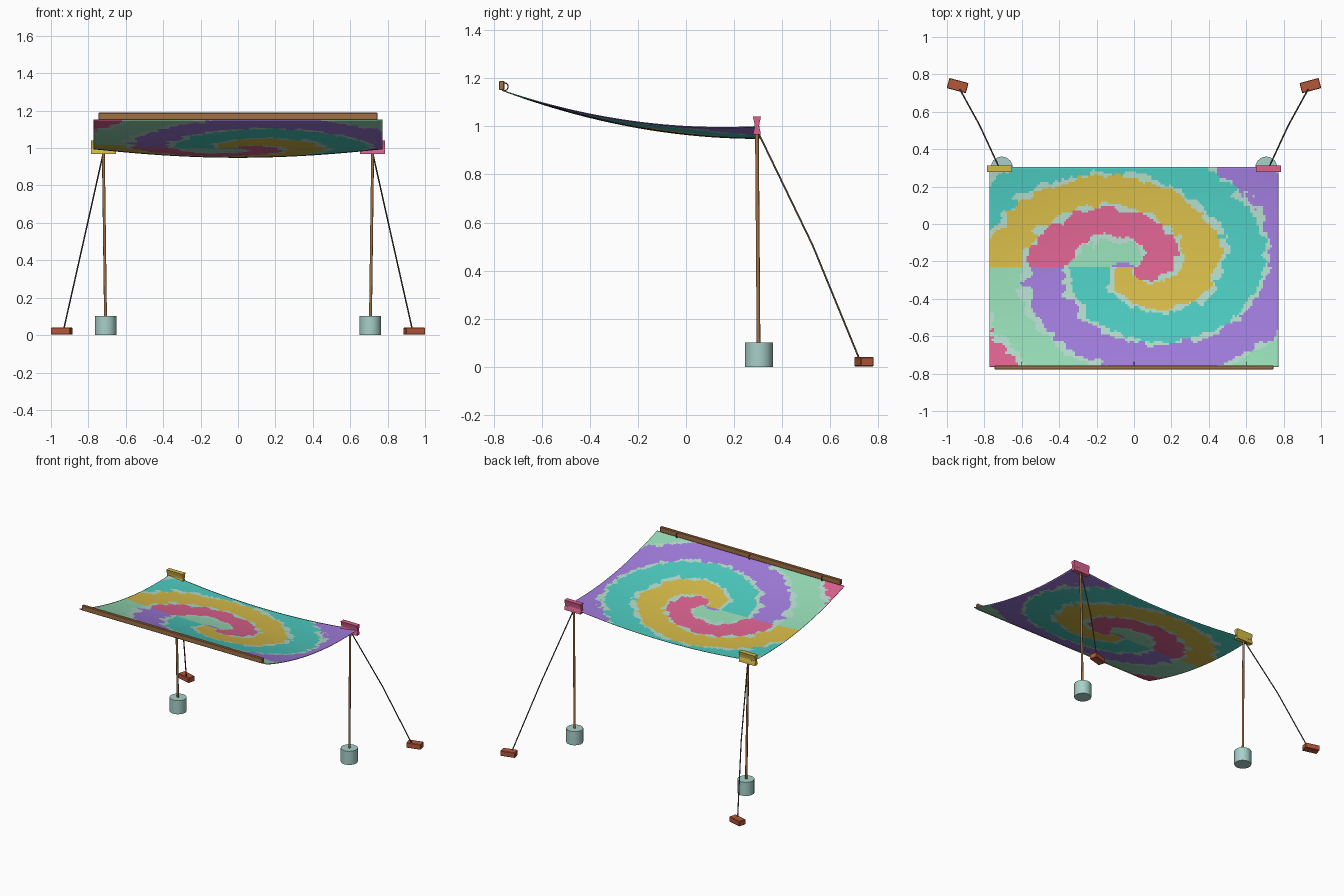
import bpy, bmesh, math
from mathutils import Vector, noise

if "Cube" in bpy.data.objects:
    bpy.data.objects.remove(bpy.data.objects["Cube"])


def lin(c):
    return c / 12.92 if c <= 0.04045 else ((c + 0.055) / 1.055) ** 2.4


def mat(name, hexcode):
    m = bpy.data.materials.new(name)
    m.diffuse_color = [lin(int(hexcode[i:i + 2], 16) / 255) for i in (0, 2, 4)] + [1]
    m.use_nodes = True
    m.node_tree.nodes["Principled BSDF"].inputs["Base Color"].default_value = m.diffuse_color
    return m


MINT = mat("mint", "94DAB4")
PINK = mat("pink", "DB628F")
YELLOW = mat("yellow", "D5BA48")
TEAL = mat("teal", "4CCABF")
PURPLE = mat("purple", "9F7BDA")
PALE = mat("pale_mint", "B2D9CA")
WOOD = mat("wood", "A07045")
PAIL = mat("pail_grey_green", "A8D0C9")
BRICK = mat("brick_red", "B4573A")
ROPE = mat("dark_rope", "5E503E")


def make(name, bm, mats, smooth=False):
    bmesh.ops.recalc_face_normals(bm, faces=bm.faces)
    me = bpy.data.meshes.new(name)
    bm.to_mesh(me)
    bm.free()
    for m in mats:
        me.materials.append(m)
    ob = bpy.data.objects.new(name, me)
    bpy.context.collection.objects.link(ob)
    if smooth:
        bpy.ops.object.select_all(action='DESELECT')
        ob.select_set(True)
        bpy.context.view_layer.objects.active = ob
        bpy.ops.object.shade_smooth_by_angle(angle=math.radians(40))
    return ob


def box(name, size, loc, material, rot=0, bevel=0.003):
    bm = bmesh.new()
    bmesh.ops.create_cube(bm, size=1)
    for v in bm.verts:
        v.co = Vector(a * b for a, b in zip(v.co, size))
    bmesh.ops.bevel(bm, geom=bm.edges[:], offset=bevel, segments=1, affect='EDGES')
    ob = make(name, bm, [material])
    ob.location, ob.rotation_euler = loc, (0, 0, rot)
    return ob


def tube(name, pts, radius, material, closed=False):
    cu = bpy.data.curves.new(name, 'CURVE')
    cu.dimensions = '3D'
    cu.bevel_depth, cu.bevel_resolution, cu.use_fill_caps = radius, 2, True
    sp = cu.splines.new('POLY')
    sp.points.add(len(pts) - 1)
    for p, co in zip(sp.points, pts):
        p.co = (*co, 1)
    sp.use_cyclic_u = closed
    cu.materials.append(material)
    ob = bpy.data.objects.new(name, cu)
    bpy.context.collection.objects.link(ob)
    return ob


# Cloth: sagging sheet, straight at the front batten, hung by its back corners
X, Y0, Y1, NX, NY = 0.773, -0.765, 0.305, 132, 92


def cloth_z(x, y):
    t = (y - Y0) / (Y1 - Y0)
    edge = 1.15 - 0.36 * t + 0.21 * t * t
    centre = 1.15 - 0.40 * t + 0.20 * t * t
    return edge + (centre - edge) * (1 - (x / X) ** 2)


# Dyed spiral: five colours wind outward, with pale ragged borders between them
def dye(x, y):
    dx, dy = x / 0.24, (y + 0.23) / 0.18
    f = math.hypot(dx, dy) - 3 * math.atan2(y + 0.23, x) / math.tau + 1.05
    f += 0.13 * noise.noise((x * 14, y * 14, 0.5)) + 0.07 * noise.noise((x * 38, y * 38, 4))
    border = 0.07 + 0.13 * noise.noise((x * 17, y * 17, 9))
    if abs(f - round(f)) < border and f > 0.8:
        return 5
    return math.floor(f) % 5


bm = bmesh.new()
rows = []
for j in range(NY + 1):
    y = Y0 + (Y1 - Y0) * j / NY
    xs = [-X + 2 * X * i / NX for i in range(NX + 1)]
    rows.append([bm.verts.new((x, y, cloth_z(x, y))) for x in xs])
for j in range(NY):
    for i in range(NX):
        f = bm.faces.new((rows[j][i], rows[j][i + 1], rows[j + 1][i + 1], rows[j + 1][i]))
        c = f.calc_center_median()
        f.material_index = dye(c.x, c.y)
cloth = make("dyed_cloth", bm, [MINT, PINK, YELLOW, TEAL, PURPLE, PALE], True)
solid = cloth.modifiers.new("thickness", 'SOLIDIFY')
solid.thickness, solid.offset = 0.004, 0

# Front batten and its three tie rings
box("front_batten", (1.49, 0.022, 0.038), (0, -0.767, 1.17), WOOD)
for i, x in enumerate((-0.6, 0, 0.6)):
    ring = [(x, -0.754 + 0.014 * math.cos(a * math.tau / 14),
             1.165 + 0.016 * math.sin(a * math.tau / 14)) for a in range(14)]
    tube(f"tie_ring_{i + 1}", ring, 0.0025, ROPE, True)

for side, s, pin_colour in (("left", -1, YELLOW), ("right", 1, PINK)):
    # Weighted pail
    bm = bmesh.new()
    bmesh.ops.create_cone(bm, cap_ends=True, segments=14, radius1=0.058, radius2=0.058, depth=0.102)
    pail = make(f"{side}_pail", bm, [PAIL], True)
    pail.location = (s * 0.707, 0.303, 0.051)

    # Pole
    tube(f"{side}_pole", [(s * 0.708, 0.302, 0.06), (s * 0.72, 0.295, 0.99)], 0.008, WOOD)

    # Clip: waisted profile extruded along x
    bm = bmesh.new()
    prof = [(-.016, .967), (.016, .967), (.013, .985), (.009, 1.0), (.011, 1.015), (.017, 1.041),
            (-.017, 1.041), (-.011, 1.015), (-.009, 1.0), (-.013, .985)]
    face = bm.faces.new([bm.verts.new((s * 0.72 - 0.067, 0.295 + y, z)) for y, z in prof])
    ext = bmesh.ops.extrude_face_region(bm, geom=[face])
    bmesh.ops.translate(bm, vec=(0.134, 0, 0),
                        verts=[g for g in ext['geom'] if isinstance(g, bmesh.types.BMVert)])
    make(f"{side}_clip", bm, [pin_colour])

    # Guy rope and brick anchor
    tube(f"{side}_guy_rope", [(s * 0.72, 0.3, 0.975), (s * 0.825, 0.527, 0.505),
                              (s * 0.932, 0.722, 0.03)], 0.004, ROPE)
    box(f"{side}_brick", (0.106, 0.056, 0.038), (s * 0.943, 0.74, 0.021), BRICK, s * math.radians(15))
